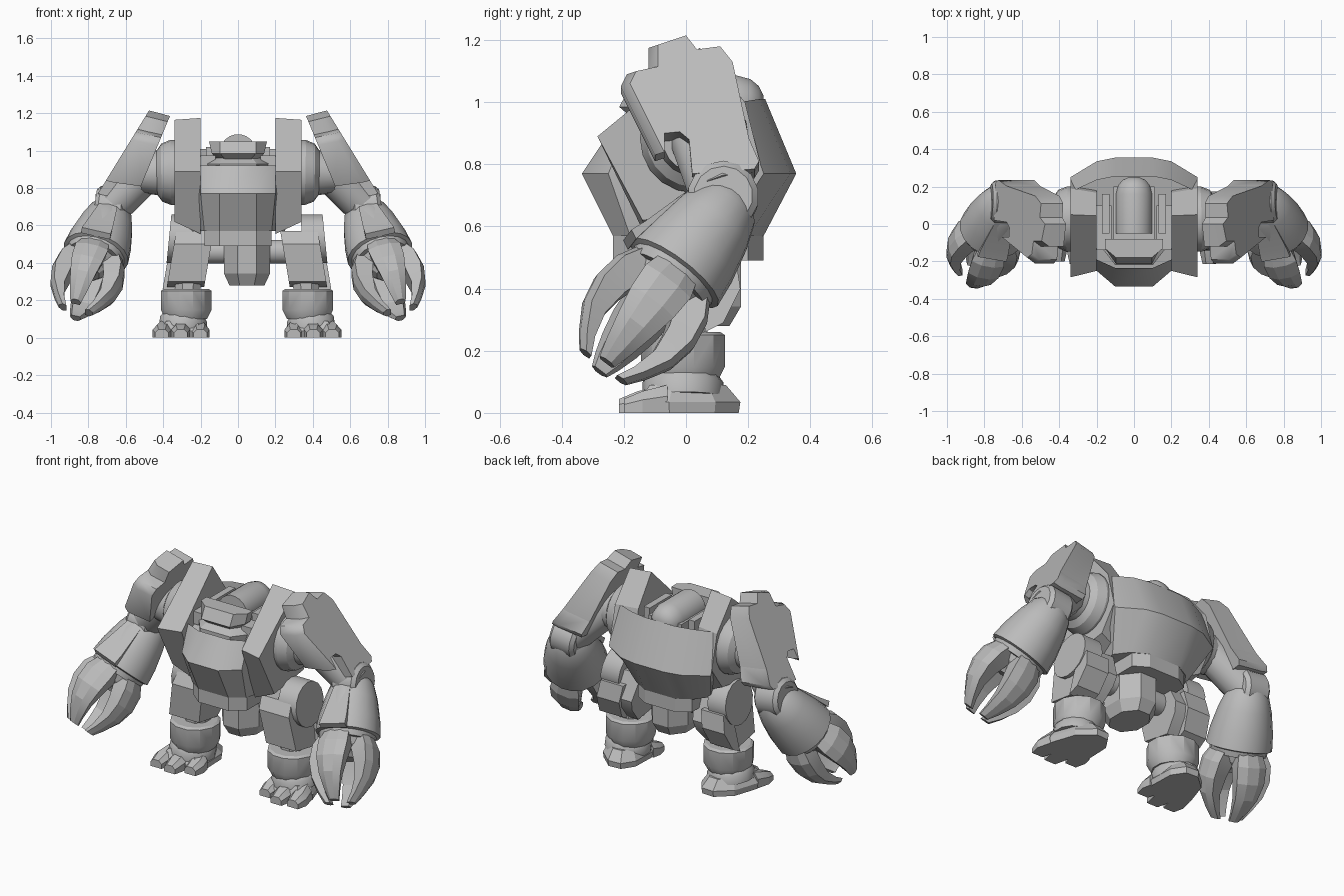
import bpy, bmesh, math
from mathutils import Vector

cube = bpy.data.objects.get("Cube")
if cube:
    bpy.data.objects.remove(cube, do_unlink=True)

grey = bpy.data.materials.new("plain grey")
grey.use_nodes = True
grey.diffuse_color = (0.5, 0.5, 0.5, 1)
grey.node_tree.nodes["Principled BSDF"].inputs["Base Color"].default_value = (0.5, 0.5, 0.5, 1)


def finish(name, bm, mirror=True, angle=25):
    """Turn a bmesh into an object, mirrored across x if it is a paired part."""
    bmesh.ops.recalc_face_normals(bm, faces=bm.faces)
    mesh = bpy.data.meshes.new(name)
    bm.to_mesh(mesh)
    bm.free()
    mesh.materials.append(grey)
    mesh.shade_smooth()
    mesh.set_sharp_from_angle(angle=math.radians(angle))
    obj = bpy.data.objects.new(name, mesh)
    bpy.context.scene.collection.objects.link(obj)
    if mirror:
        mod = obj.modifiers.new("Mirror", "MIRROR")
        mod.use_mirror_merge = False
    return obj


def skin(rings):
    """Closed skin over rings of equal point count."""
    bm = bmesh.new()
    rows = [[bm.verts.new(p) for p in ring] for ring in rings]
    n = len(rows[0])
    for a, b in zip(rows, rows[1:]):
        for i in range(n):
            j = (i + 1) % n
            bm.faces.new((a[i], a[j], b[j], b[i]))
    bm.faces.new(rows[0])
    top = bm.faces.new(rows[-1])
    return bm, top


def loft(name, rings, mirror=True, angle=25):
    return finish(name, skin(rings)[0], mirror, angle)


def frame(d):
    d = Vector(d).normalized()
    v = Vector((0, d.z, -d.y))
    v = v.normalized() if v.length > 0.01 else Vector((0, 0, 1))
    return v.cross(d), v, d


def tube(name, start, end, stations, sides=16, mirror=True, angle=35, wide=1):
    """Turned part: stations are (fraction along, radius)."""
    start, end = Vector(start), Vector(end)
    u, v, _ = frame(end - start)
    rings = []
    for t, r in stations:
        c = start.lerp(end, t)
        angles = [2 * math.pi * (i + .5) / sides for i in range(sides)]
        rings.append([c + u * (math.cos(a) * r * wide) + v * (math.sin(a) * r) for a in angles])
    return loft(name, rings, mirror, angle)


def slab(name, outline, x0, x1, shear=0.0, pivot=0.0, mirror=True):
    """Side outline (y, z) extruded over x, leaning outward with height."""
    rings = [[(x + (pivot - z) * shear, y, z) for y, z in outline] for x in (x0, x1)]
    return loft(name, rings, mirror)


def box(name, x, y, z, mirror=True):
    return slab(name, [(y[0], z[0]), (y[1], z[0]), (y[1], z[1]), (y[0], z[1])], x[0], x[1], mirror=mirror)


def both(half):
    return half + [(-p[0],) + tuple(p[1:]) for p in reversed(half)]


# Torso shell with a sunken top
low = [(.1, -.235, .57), (.18, -.18, .57), (.22, -.05, .57), (.25, .12, .57), (.19, .2, .57), (.1, .25, .57)]
mid = [(.1, -.335, .77), (.2, -.25, .77), (.22, -.14, .77), (.34, .25, .77), (.2, .335, .77), (.1, .355, .77)]
top = [(.1, -.235, .92), (.2, -.19, .92), (.22, -.1, .95), (.34, .17, 1), (.2, .235, 1.01), (.1, .255, 1.01)]
bm, lid = skin([both(r) for r in (low, mid, top)])
bmesh.ops.inset_individual(bm, faces=[lid], thickness=.03)
bmesh.ops.translate(bm, verts=lid.verts, vec=(0, 0, -.05))
finish("torso", bm, False, 32)

# Tall chest side panels
panel = [(-.285, .89), (.05, 1.165), (.19, 1.0), (.24, .8), (.14, .66), (-.14, .62)]
loft("side_panel", [[(.2, y * .88, z + (.01 if z > 1.1 else -.065 if z < .7 else 0)) for y, z in panel],
                    [(.34, y, z) for y, z in panel]])

# Waist belt
belt = both([(.1, -.235), (.18, -.17), (.18, .2), (.1, .25)])
loft("waist_belt", [[(x, y, z) for x, y in belt] for z in (.49, .6)], False)

# Head and neck
def head_ring(z, back, front, y):
    return [(-back, -.08, z), (back, -.08, z), (back, -.13, z), (front, y, z), (-front, y, z), (-back, -.13, z)]


loft("head", [head_ring(.955, .11, .07, -.18), head_ring(.985, .14, .095, -.215),
              head_ring(1.05, .155, .095, -.18)], False)
loft("neck", [head_ring(.88, .15, .1, -.22), head_ring(.93, .17, .1, -.22), head_ring(.97, .1, .07, -.16)], False)
box("collar", (.12, .2), (-.14, .1), (.9, .975))

# Back capsule with a rounded rear, and its side rails
tube("back_capsule", (0, -.05, .99), (0, .25, .99),
     [(0, .098), (.7, .098), (.86, .085), (.95, .062), (1, .03)], 20, False, 40)
box("capsule_rail", (.13, .17), (-.05, .16), (.92, 1.02))
box("capsule_base", (-.11, .11), (-.08, .2), (.9, 1.0), False)

# Shoulder joint and upper arm
tube("shoulder_joint", (.27, .025, .885), (.52, .03, .88),
     [(0, .17), (.35, .175), (.55, .155), (.65, .12), (1, .105)], 20, angle=20)
tube("upper_arm", (.47, .04, .9), (.69, .12, .69), [(0, .1), (1, .105)], 12)
tube("elbow", (.605, .115, .68), (.765, .12, .7), [(0, .095), (.12, .115), (.88, .115), (1, .095)], 14)


# Shoulder armour, thicker and leaning outward towards its lower edge
def armour(name, outline):
    rings = []
    for depth, growth, trim, drop in ((.115, .2, 0, .03), (.04, 0, 0, .01), (0, 0, .03, 0)):
        rings.append([(.485 + (1.2 - z) * (.615 - growth) - depth, y + (trim if y < -.08 else 0), z - drop)
                      for y, z in outline])
    return loft(name, rings, angle=50)


armour("shoulder_armour", [(-.21, 1.06), (-.19, 1.1), (-.12, 1.115), (-.12, 1.185), (0, 1.215), (.035, 1.17),
                           (.11, 1.18), (.15, 1.13), (.21, .85), (.12, .83), (.06, .855), (.01, .88),
                           (-.02, .905), (-.07, .9), (-.07, .85), (-.1, .84)])
armour("armour_tail", [(.01, .88), (.2, .89), (.235, .81), (.22, .785), (.02, .77)])

# Forearm bell, wrist cuff and palm
elbow, wrist = Vector((.68, .13, .67)), Vector((.77, -.06, .42))
U, V, D = frame(wrist - elbow)
tube("forearm", elbow, wrist, [(-.1, .085), (0, .112), (.25, .14), (.6, .165), (.88, .175), (.9, .155), (1, .148)],
     18, wide=1.03)
tube("palm", wrist - D * .03, wrist + D * .1, [(0, .14), (.5, .12), (1, .06)], 8, angle=20)


def arm_point(along, out, side):
    return wrist + D * along + V * out + U * side


plate = [(-.28, .125, .05), (-.1, .175, .075), (-.045, .195, .08), (-.03, .165, .08)]
loft("forearm_plate", [[arm_point(a, r, -w) for a, r, w in plate], [arm_point(a, r, w) for a, r, w in plate]])

# Four curved claws: (along, outer radius, inner radius, half width)
claw = [(-.04, .14, .04, .07), (.04, .182, .06, .09), (.13, .195, .09, .085),
        (.22, .178, .1, .068), (.3, .134, .08, .048), (.355, .094, .052, .03)]
for k, label in enumerate(("outer", "front", "inner", "rear")):
    a = k * math.pi / 2
    out = U * math.cos(a) + V * math.sin(a)
    side = V * math.cos(a) - U * math.sin(a)
    rings = []
    for t, r, inner, w in claw:
        c = wrist + D * t
        rings.append([c + out * inner - side * w * .75, c + out * (r - .02) - side * w, c + out * r - side * w * .4,
                      c + out * r + side * w * .4, c + out * (r - .02) + side * w, c + out * inner + side * w * .75])
    loft(label + "_claw", rings, angle=18)

# Pelvis drum and hip axle
hips = [
    tube("pelvis", (0, .02, .55), (0, .02, .28), [(0, .17), (.77, .17), (1, .13)], 8, False, 20, .78),
    tube("hip_axle", (0, .02, .46), (.25, .02, .46), [(0, .065), (1, .065)]),
]

# Thigh, with a rounded hip cap and a rear guard
hips += [
    slab("thigh", [(-.12, .3), (-.14, .5), (-.1, .57), (.1, .57), (.16, .42), (.14, .36), (.06, .27)],
         .19, .39, .17, .5),
    slab("hip_cap", [(.02 + .13 * math.cos(i * math.pi / 8), .53 + .13 * math.sin(i * math.pi / 8))
                     for i in range(16)], .3, .42, .1, .5),
    slab("rear_guard", [(.08, .5), (.16, .5), (.175, .4), (.12, .29), (.06, .26)], .26, .41, .17, .5),
]

# Shin, boot cuff and ankle
hips += [
    tube("shin", (.31, 0, .4), (.32, 0, .2), [(0, .075), (1, .075)], 8, angle=20),
    tube("boot_cuff", (.325, -.01, .26), (.325, -.01, .1),
         [(0, .125), (.06, .14), (.7, .14), (1, .115)], 12, angle=28),
    tube("ankle", (.335, -.01, .12), (.345, -.01, .05), [(0, .115), (.3, .13), (1, .13)], 14),
]

# Foot plate with three toes, splayed outward
sole = [(-.08, .175), (.0, .18), (.09, .1), (.14, -.05), (.11, -.15), (-.11, -.13), (-.135, -.05), (-.13, .1)]
hips.append(loft("foot", [[(.35 + x * s, y * s - .005, z) for x, y in sole]
                          for z, s in ((0, .97), (.035, 1), (.09, .74))]))
for label, x0, x1, tip in (("inner", .25, .26, -.17), ("middle", .355, .35, -.215), ("outer", .455, .435, -.2)):
    rings = []
    for y, x, w, h in ((-.06, x1, .05, .09), (tip + .06, x0, .05, .07), (tip, x0, .036, .045)):
        rings.append([(x - w, y, 0), (x + w, y, 0), (x + w, y, h * .6), (x + w * .5, y, h),
                      (x - w * .5, y, h), (x - w, y, h * .6)])
    hips.append(loft(label + "_toe", rings))

# The hips and legs stand slightly to one side of the torso
for part in hips:
    part.location.x = .048
